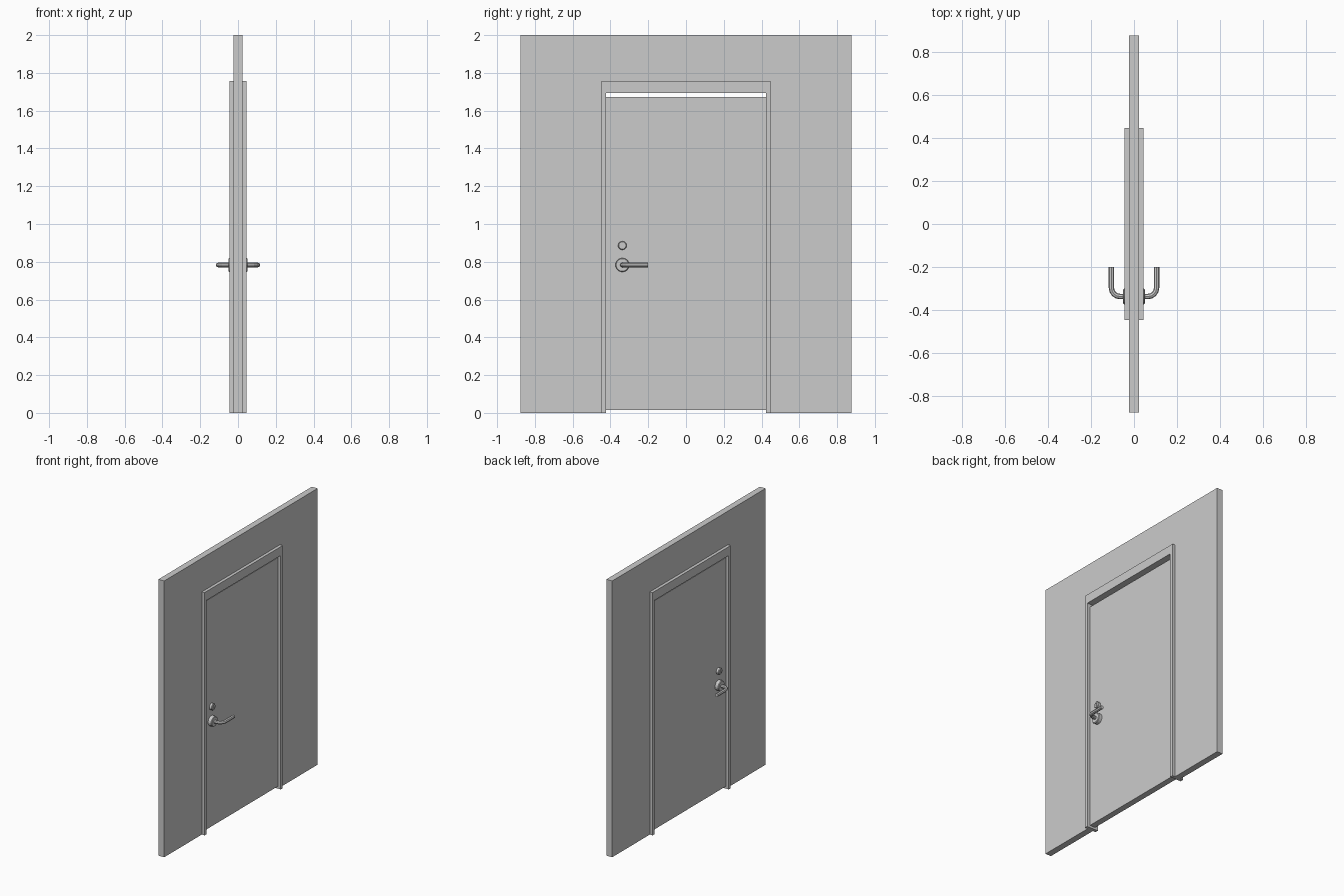
import bpy, bmesh, math
from mathutils import Matrix

if "Cube" in bpy.data.objects:
    bpy.data.objects.remove(bpy.data.objects["Cube"])

HALF_W, HALL_T = 0.877, 0.023      # wall half width and half thickness
FRAME_W, FRAME_T, FRAME_TOP = 0.447, 0.045, 1.757
OPEN_W, OPEN_TOP = 0.424, 1.693
KNOB_Y, HANDLE_Z, LOCK_Z = -0.337, 0.783, 0.886


def finish(name, bm):
    bmesh.ops.recalc_face_normals(bm, faces=bm.faces)
    me = bpy.data.meshes.new(name)
    bm.to_mesh(me)
    bm.free()
    ob = bpy.data.objects.new(name, me)
    bpy.context.collection.objects.link(ob)
    return ob


def arch(name, w, top, iw, itop, t):
    """Upside-down U extruded along x."""
    pts = [(-w, 0), (-w, top), (w, top), (w, 0), (iw, 0), (iw, itop), (-iw, itop), (-iw, 0)]
    bm = bmesh.new()
    face = bm.faces.new([bm.verts.new((-t, y, z)) for y, z in pts])
    ext = bmesh.ops.extrude_face_region(bm, geom=[face])
    verts = [v for v in ext["geom"] if isinstance(v, bmesh.types.BMVert)]
    bmesh.ops.translate(bm, verts=verts, vec=(2 * t, 0, 0))
    return finish(name, bm)


def box(name, centre, size):
    bm = bmesh.new()
    bmesh.ops.create_cube(bm, size=1, matrix=Matrix.Translation(centre) @ Matrix.Diagonal((*size, 1)))
    return finish(name, bm)


def disc(name, z, r, x0, x1, sides=16):
    """Short cylinder along x with a chamfered outer rim."""
    bm = bmesh.new()
    rings = []
    for x, rad in ((x0, r), (x1 - 0.004, r), (x1, r - 0.004)):
        rings.append([bm.verts.new((x, KNOB_Y + rad * math.cos(a), z + rad * math.sin(a)))
                      for a in (2 * math.pi * i / sides for i in range(sides))])
    for a, b in zip(rings, rings[1:]):
        for i in range(sides):
            j = (i + 1) % sides
            bm.faces.new((a[i], a[j], b[j], b[i]))
    bm.faces.new(rings[0])
    bm.faces.new(rings[-1])
    return finish(name, bm)


def mirror_x(ob):
    ob.modifiers.new("both_sides", "MIRROR").use_mirror_merge = False


# Wall, frame and door leaf
arch("wall", HALF_W, 2.0, FRAME_W, FRAME_TOP, HALL_T)
arch("door_frame", FRAME_W, FRAME_TOP, OPEN_W, OPEN_TOP, FRAME_T)
box("door_leaf", (0, 0, 0.844), (0.044, 2 * OPEN_W, 1.656))

# Handle rose on both sides
mirror_x(disc("handle_rose", HANDLE_Z, 0.037, 0.02, 0.05))

# Lock with a keyhole slot on both sides
lock = disc("lock_cylinder", LOCK_Z, 0.023, 0.02, 0.042)
slot = box("keyhole_cutter", (0.042, KNOB_Y, LOCK_Z), (0.014, 0.006, 0.026))
slot.hide_render = True
slot.hide_set(True)
cut = lock.modifiers.new("keyhole", "BOOLEAN")
cut.object = slot
cut.operation = "DIFFERENCE"
mirror_x(lock)

# Lever: tube out from the rose, curved, then along the door
X, R = 0.105, 0.04
path = [(0.03, KNOB_Y)]
path += [(X - R + R * math.sin(a), KNOB_Y + R - R * math.cos(a))
         for a in (math.pi / 2 * i / 4 for i in range(5))]
path.append((X, -0.2))
cu = bpy.data.curves.new("lever_path", "CURVE")
cu.dimensions = "3D"
cu.bevel_depth = 0.0125
cu.bevel_resolution = 2
cu.use_fill_caps = True
sp = cu.splines.new("POLY")
sp.points.add(len(path) - 1)
for p, (x, y) in zip(sp.points, path):
    p.co = (x, y, HANDLE_Z, 1)
sp.use_smooth = False
tmp = bpy.data.objects.new("lever_path", cu)
bpy.context.collection.objects.link(tmp)
bpy.context.view_layer.update()
mesh = bpy.data.meshes.new_from_object(tmp.evaluated_get(bpy.context.evaluated_depsgraph_get()))
bpy.data.objects.remove(tmp)
lever = bpy.data.objects.new("lever_handle", mesh)
bpy.context.collection.objects.link(lever)
mirror_x(lever)
